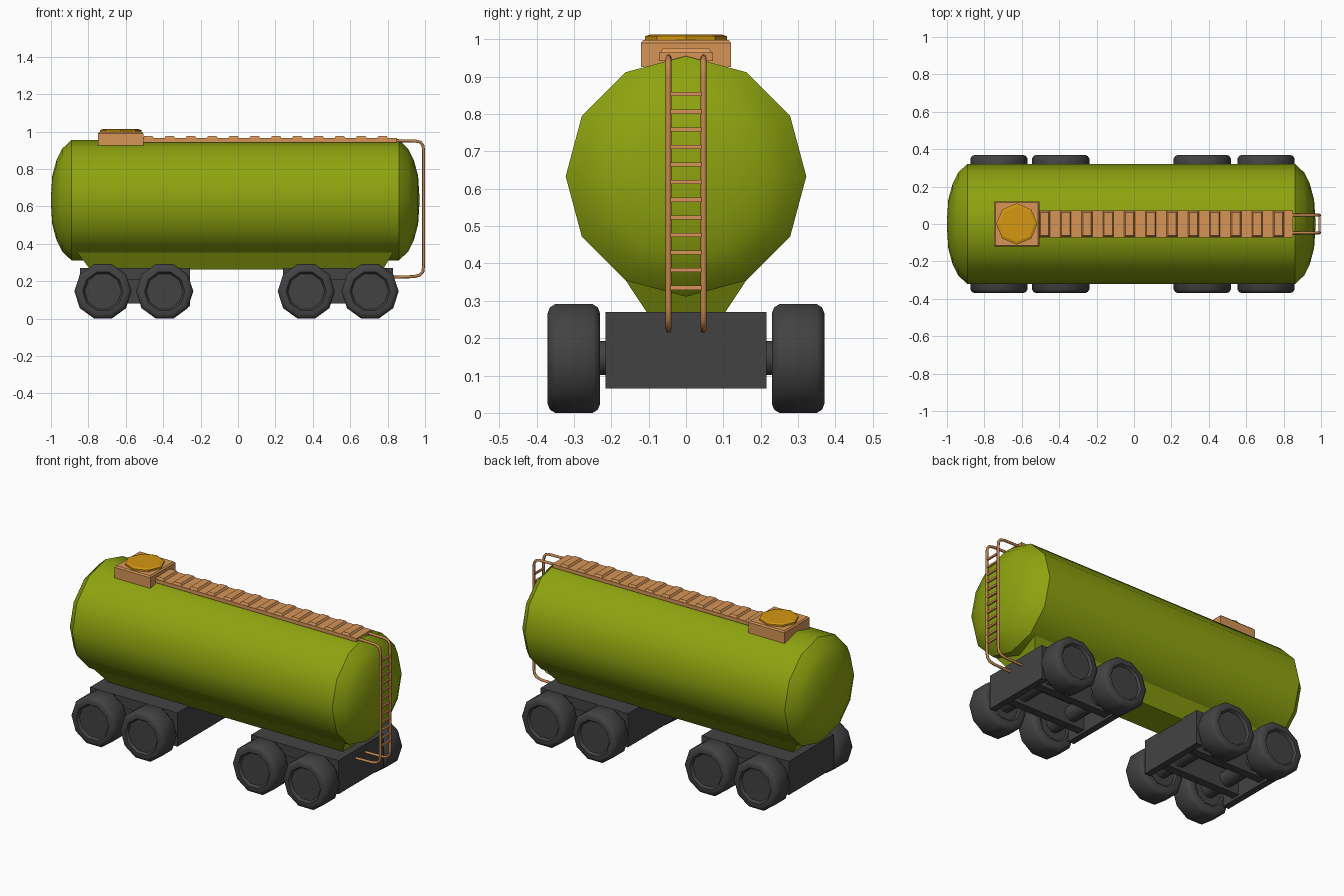
import bpy, bmesh, math
from mathutils import Vector

if "Cube" in bpy.data.objects:
    bpy.data.objects.remove(bpy.data.objects["Cube"])


def material(name, rgb):
    m = bpy.data.materials.new(name)
    m.diffuse_color = (*rgb, 1)
    m.use_nodes = True
    m.node_tree.nodes["Principled BSDF"].inputs["Base Color"].default_value = m.diffuse_color
    return m


GREEN = material("olive_green", (0.27, 0.37, 0.005))
TAN = material("tan", (0.67, 0.30, 0.095))
AMBER = material("amber", (0.66, 0.31, 0.006))
BRONZE = material("ladder_bronze", (0.55, 0.24, 0.08))
GREY = material("dark_grey", (0.055, 0.055, 0.057))


def finish(name, bm, mat, smooth=None):
    bmesh.ops.recalc_face_normals(bm, faces=bm.faces)
    me = bpy.data.meshes.new(name)
    bm.to_mesh(me)
    bm.free()
    ob = bpy.data.objects.new(name, me)
    bpy.context.collection.objects.link(ob)
    me.materials.append(mat)
    if smooth:
        bpy.ops.object.select_all(action='DESELECT')
        ob.select_set(True)
        bpy.context.view_layer.objects.active = ob
        bpy.ops.object.shade_smooth_by_angle(angle=math.radians(smooth))
    return ob


def frustum(bm, bottom, top):
    """Block between two rectangles given as (x0, x1, y0, y1, z)."""
    rings = []
    for x0, x1, y0, y1, z in (bottom, top):
        rings.append([bm.verts.new((x, y, z)) for x, y in
                      ((x0, y0), (x1, y0), (x1, y1), (x0, y1))])
    a, b = rings
    bm.faces.new(a)
    bm.faces.new(b)
    for i in range(4):
        j = (i + 1) % 4
        bm.faces.new((a[i], a[j], b[j], b[i]))


def box(bm, x0, x1, y0, y1, z0, z1):
    frustum(bm, (x0, x1, y0, y1, z0), (x0, x1, y0, y1, z1))


def lathe(bm, profile, n, axis, centre=(0, 0, 0)):
    """Spin (position, radius) points about an axis; the ends are capped."""
    c = Vector(centre)
    rings = []
    for t, r in profile:
        ring = []
        for k in range(n):
            a = 2 * math.pi * k / n
            u, v = r * math.cos(a), r * math.sin(a)
            p = {'X': (t, v, u), 'Y': (u, t, v), 'Z': (u, v, t)}[axis]
            ring.append(bm.verts.new(c + Vector(p)))
        rings.append(ring)
    for a, b in zip(rings, rings[1:]):
        for i in range(n):
            j = (i + 1) % n
            bm.faces.new((a[i], a[j], b[j], b[i]))
    bm.faces.new(rings[0])
    bm.faces.new(rings[-1])


# Tank: twelve sides with rounded, slightly domed ends
end = [(0.0, 0.02), (0.007, 0.13), (0.03, 0.215), (0.06, 0.275), (0.11, 0.322)]
profile = [(-1.0 + d, r) for d, r in end] + [(0.97 - d, r) for d, r in reversed(end)]
bm = bmesh.new()
lathe(bm, profile, 12, 'X', (0, 0, 0.633))
finish("tank", bm, GREEN, 40)

# Skirt below the tank
bm = bmesh.new()
frustum(bm, (-0.79, 0.775, -0.1, 0.1, 0.262), (-0.86, 0.83, -0.161, 0.161, 0.354))
finish("tank_skirt", bm, GREEN)

# Hatch base with a chamfered top, and its lid
bm = bmesh.new()
box(bm, -0.748, -0.506, -0.121, 0.121, 0.925, 0.99)
frustum(bm, (-0.748, -0.506, -0.121, 0.121, 0.99), (-0.741, -0.513, -0.114, 0.114, 0.998))
finish("hatch_base", bm, TAN)
bm = bmesh.new()
lathe(bm, [(0.99, 0.11), (1.008, 0.11), (1.013, 0.095)], 8, 'Z', (-0.627, 0, 0))
finish("hatch_lid", bm, AMBER)

# Walkway plank and raised treads
bm = bmesh.new()
box(bm, -0.51, 0.85, -0.072, 0.072, 0.942, 0.964)
finish("walkway", bm, TAN)
bm = bmesh.new()
for k in range(12):
    x = -0.479 + 0.1138 * k
    frustum(bm, (x - 0.03, x + 0.03, -0.07, 0.07, 0.962),
            (x - 0.022, x + 0.022, -0.062, 0.062, 0.976))
finish("walkway_treads", bm, TAN)

# Ladder rails: bent tubes
path = [(0.84, 0.951), (0.95, 0.949), (0.976, 0.943), (0.989, 0.925), (0.992, 0.90),
        (0.992, 0.28), (0.988, 0.25), (0.972, 0.232), (0.94, 0.224), (0.82, 0.221)]
for side, label in ((-1, "front"), (1, "back")):
    bm = bmesh.new()
    rings = []
    for i, (x, z) in enumerate(path):
        p0, p1 = path[max(i - 1, 0)], path[min(i + 1, len(path) - 1)]
        d = Vector((p1[0] - p0[0], 0, p1[1] - p0[1])).normalized()
        nrm = Vector((-d.z, 0, d.x))
        rings.append([bm.verts.new(Vector((x, side * 0.047, z)) + 0.008 *
                      (nrm * math.cos(a) + Vector((0, 1, 0)) * math.sin(a)))
                      for a in (k * math.pi / 4 for k in range(8))])
    for a, b in zip(rings, rings[1:]):
        for i in range(8):
            bm.faces.new((a[i], a[(i + 1) % 8], b[(i + 1) % 8], b[i]))
    bm.faces.new(rings[0])
    bm.faces.new(rings[-1])
    finish("ladder_rail_" + label, bm, BRONZE, 50)

# Ladder rungs
bm = bmesh.new()
for k in range(12):
    z = 0.853 - 0.0471 * k
    box(bm, 0.987, 0.997, -0.045, 0.045, z - 0.0055, z + 0.0055)
finish("ladder_rungs", bm, TAN)

# Bogies: frame, axles and wheels
tyre = [(0.238, 0.09), (0.23, 0.10), (0.23, 0.128), (0.236, 0.144), (0.25, 0.153),
        (0.35, 0.153), (0.364, 0.144), (0.37, 0.128), (0.37, 0.108), (0.355, 0.098)]
for label, x0, x1, wheels in (("left", -0.845, -0.257, (-0.722, -0.392)),
                              ("right", 0.24, 0.828, (0.365, 0.706))):
    bm = bmesh.new()
    box(bm, x0, x1, -0.216, 0.216, 0.205, 0.27)
    for xa, xb in ((x0, x0 + 0.04), (x1 - 0.04, x1)):
        box(bm, xa, xb, -0.216, 0.216, 0.065, 0.206)
    for y in (-0.11, 0.11):
        box(bm, x0 + 0.03, x1 - 0.03, y - 0.025, y + 0.025, 0.08, 0.206)
    finish(label + "_bogie_frame", bm, GREY)
    for i, x in enumerate(wheels):
        bm = bmesh.new()
        lathe(bm, [(-0.26, 0.048), (0.26, 0.048)], 10, 'Y', (x, 0, 0.147))
        finish(f"{label}_axle_{i + 1}", bm, GREY, 40)
        for s, sl in ((-1, "front"), (1, "back")):
            bm = bmesh.new()
            lathe(bm, [(s * t, r) for t, r in tyre], 10, 'Y', (x, 0, 0.1455))
            finish(f"{label}_wheel_{i + 1}_{sl}", bm, GREY, 40)
